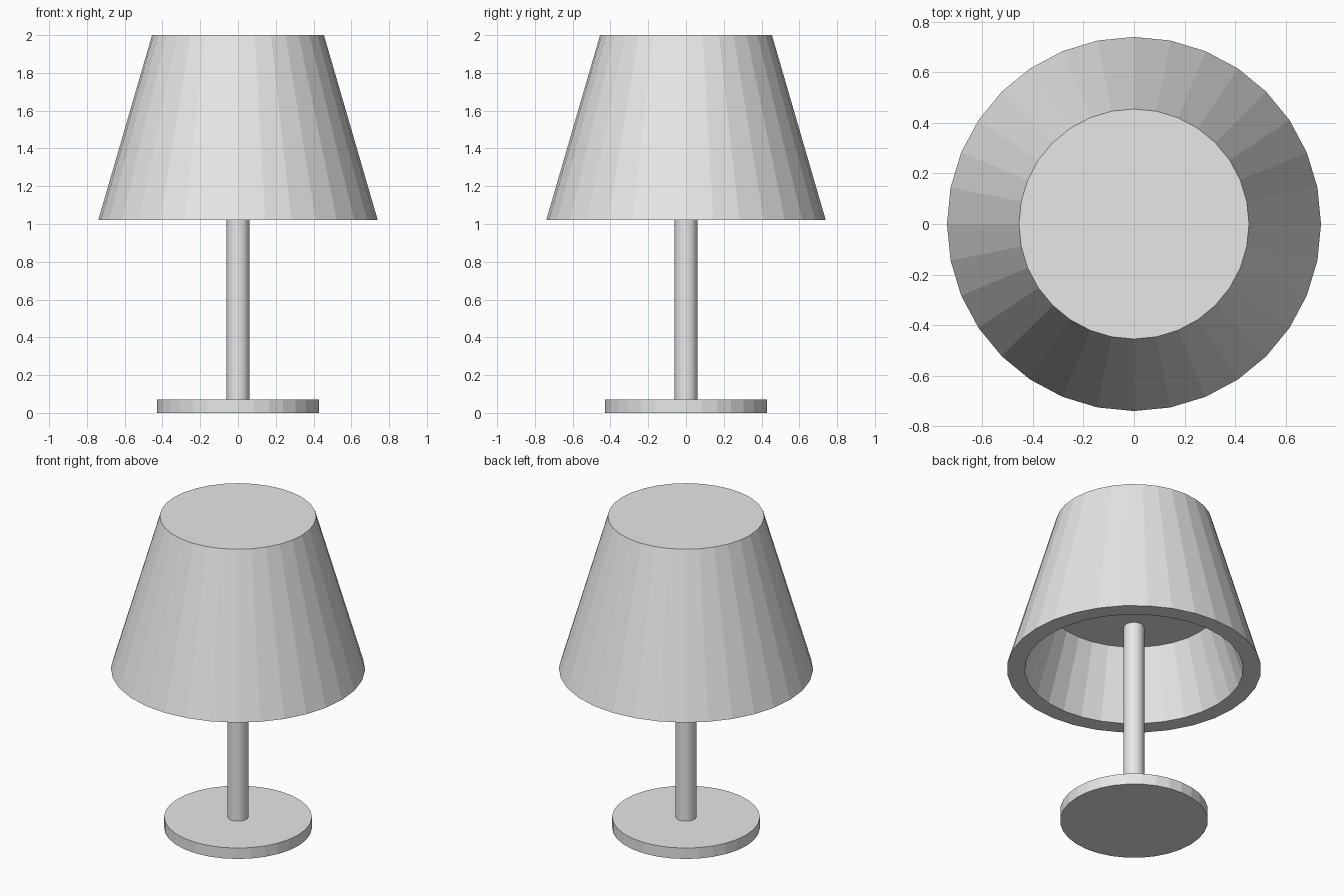
import bpy
import bmesh
from math import cos, sin, tau

SIDES = 32

cube = bpy.data.objects.get("Cube")
if cube:
    bpy.data.objects.remove(cube, do_unlink=True)

grey = bpy.data.materials.new("light_grey")
grey.use_nodes = True
colour = (0.8, 0.8, 0.8, 1.0)
grey.diffuse_color = colour
grey.node_tree.nodes["Principled BSDF"].inputs["Base Color"].default_value = colour


def turned(name, profile):
    """Revolve (radius, height) points about z and cap both ends."""
    bm = bmesh.new()
    rings = [[bm.verts.new((r * cos(tau * i / SIDES), r * sin(tau * i / SIDES), z))
              for i in range(SIDES)] for r, z in profile]
    for low, high in zip(rings, rings[1:]):
        for i in range(SIDES):
            j = (i + 1) % SIDES
            bm.faces.new((low[i], low[j], high[j], high[i]))
    bm.faces.new(rings[0][::-1])
    bm.faces.new(rings[-1])
    bmesh.ops.recalc_face_normals(bm, faces=bm.faces)
    mesh = bpy.data.meshes.new(name)
    bm.to_mesh(mesh)
    bm.free()
    mesh.materials.append(grey)
    obj = bpy.data.objects.new(name, mesh)
    bpy.context.collection.objects.link(obj)
    return obj


# Flat round foot
turned("base", [(0.43, 0), (0.43, 0.07)])

# Slim post ending inside the shade
turned("post", [(0.06, 0.07), (0.06, 1.30)])

# Tapered shade: closed top, thick rim, recess open at the bottom
turned("shade", [(0.50, 1.455), (0.636, 1.02), (0.74, 1.02), (0.455, 2.0)])
